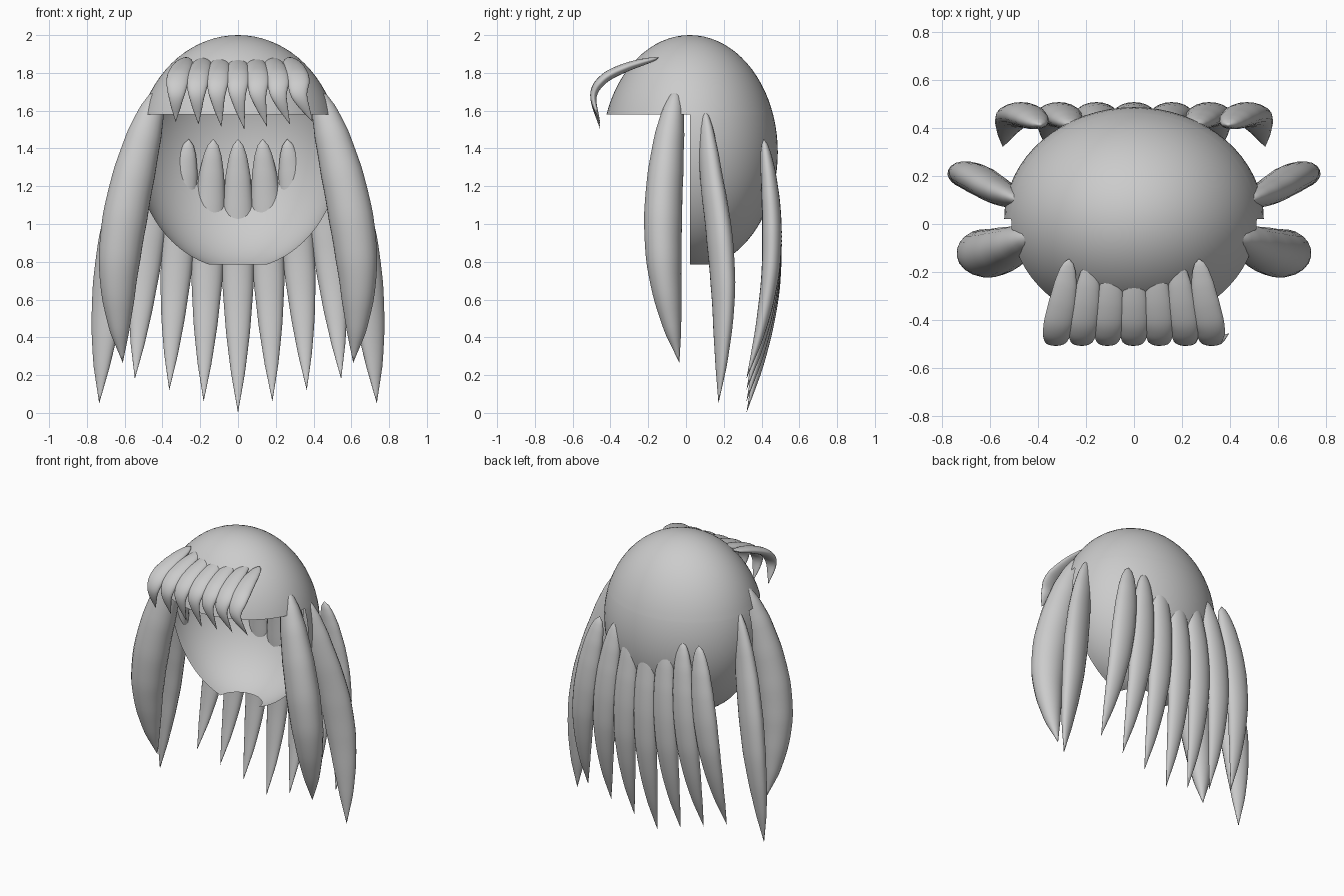
import bpy, bmesh, math
from mathutils import Vector

if "Cube" in bpy.data.objects:
    bpy.data.objects.remove(bpy.data.objects["Cube"])


def finish(bm, name):
    me = bpy.data.meshes.new(name)
    bm.to_mesh(me)
    bm.free()
    for p in me.polygons:
        p.use_smooth = True
    ob = bpy.data.objects.new(name, me)
    bpy.context.collection.objects.link(ob)
    return ob


def spline(pts, t):
    """Catmull-Rom through pts (tuples of any size), t in 0..1."""
    n = len(pts) - 1
    i = min(int(t * n), n - 1)
    u = t * n - i
    b, c = Vector(pts[i]), Vector(pts[i + 1])
    a = Vector(pts[i - 1]) if i > 0 else 2 * b - c
    d = Vector(pts[i + 2]) if i + 2 <= n else 2 * c - b
    return 0.5 * (2 * b + (c - a) * u + (2 * a - 5 * b + 4 * c - d) * u * u
                  + (3 * b - a - 3 * c + d) * u ** 3)


TAPER = [(0, 0), (.025, .32), (.07, .55), (.15, .76), (.28, .93), (.43, 1),
         (.58, .93), (.72, .73), (.86, .42), (1, 0)]


def taper(t):
    for (t0, r0), (t1, r1) in zip(TAPER, TAPER[1:]):
        if t <= t1:
            return r0 + (r1 - r0) * (t - t0) / (t1 - t0)
    return 0


def lock(name, pts, wide, half_w, half_t, steps=36, sides=20):
    """Leaf-shaped strand: elliptical rings swept along a spline to a point."""
    bm = bmesh.new()
    rings = []
    for k in range(1, steps):
        t = (k / steps) ** 1.25
        p = spline(pts, t)
        tan = (spline(pts, min(1, t + .01)) - spline(pts, max(0, t - .01))).normalized()
        w = Vector(wide)
        w = (w - tan * w.dot(tan)).normalized()
        n = tan.cross(w)
        r = taper(t)
        rings.append([bm.verts.new(p + r * (half_w * math.cos(a) * w + half_t * math.sin(a) * n))
                      for a in (2 * math.pi * s / sides for s in range(sides))])
    root, tip = bm.verts.new(pts[0]), bm.verts.new(pts[-1])
    for s in range(sides):
        e = (s + 1) % sides
        bm.faces.new((root, rings[0][e], rings[0][s]))
        bm.faces.new((tip, rings[-1][s], rings[-1][e]))
        for r0, r1 in zip(rings, rings[1:]):
            bm.faces.new((r0[s], r0[e], r1[e], r1[s]))
    bmesh.ops.recalc_face_normals(bm, faces=bm.faces)
    return finish(bm, name)


# Hollow scalp cap with the face opening and neck cut away
bm = bmesh.new()
bmesh.ops.create_uvsphere(bm, u_segments=64, v_segments=40, radius=1)
for v in bm.verts:
    v.co = Vector((v.co.x * .54, v.co.y * .466 + .02, v.co.z * .62 + 1.38))
for co, no, clear in (((0, 0, .785), (0, 0, 1), True),
                      ((0, 0, 1.58), (0, 0, 1), False),
                      ((0, .02, 0), (0, 1, 0), False)):
    bmesh.ops.bisect_plane(bm, geom=bm.verts[:] + bm.edges[:] + bm.faces[:], dist=1e-5,
                           plane_co=co, plane_no=no, clear_inner=clear)
gone = [f for f in bm.faces
        if f.calc_center_median().y < .02 and f.calc_center_median().z < 1.58]
bmesh.ops.delete(bm, geom=gone, context='FACES')
finish(bm, "scalp_cap")

# Fringe: seven strands sweeping forward and down, tips drifting to one side
for i in range(-3, 4):
    drop = .013 * (3 - abs(i))
    lock(f"fringe_lock_{i + 4}",
         [(.09 * i, -.145, 1.88), (.098 * i, -.31, 1.832), (.106 * i, -.435, 1.768),
          (.109 * i, -.49, 1.675), (.121 * i + .033, -.455, 1.54 - drop)],
         (1, 0, 0), .062, .026)

# Back: seven long strands fanning outward, longest in the middle
for i in range(-3, 4):
    s = (1.45 - .06 * abs(i)) / 1.45
    path = [(.13, .412, 1.45), (.143, .44, 1.19), (.155, .455, .92),
            (.166, .445, .62), (.175, .395, .30), (.182, .32, 0)]
    lock(f"back_lock_{i + 4}",
         [(x * i, y, 1.45 - (1.45 - z) * s) for x, y, z in path],
         (1, 0, 0), .087, .052)

# Sides: two thick strands on each side
for side, m in (("left", 1), ("right", -1)):
    lock(f"front_side_lock_{side}",
         [(m * x, y, z) for x, y, z in
          ((.42, -.05, 1.715), (.515, -.095, 1.40), (.59, -.12, 1.08),
           (.63, -.115, .78), (.63, -.08, .5), (.61, -.035, .265))],
         (m, -.15, 0), .12, .102)
    lock(f"rear_side_lock_{side}",
         [(m * x, y, z) for x, y, z in
          ((.47, .095, 1.61), (.555, .13, 1.28), (.63, .175, .95),
           (.68, .197, .64), (.715, .19, .33), (.735, .172, .05))],
         (m, .35, 0), .105, .065)
